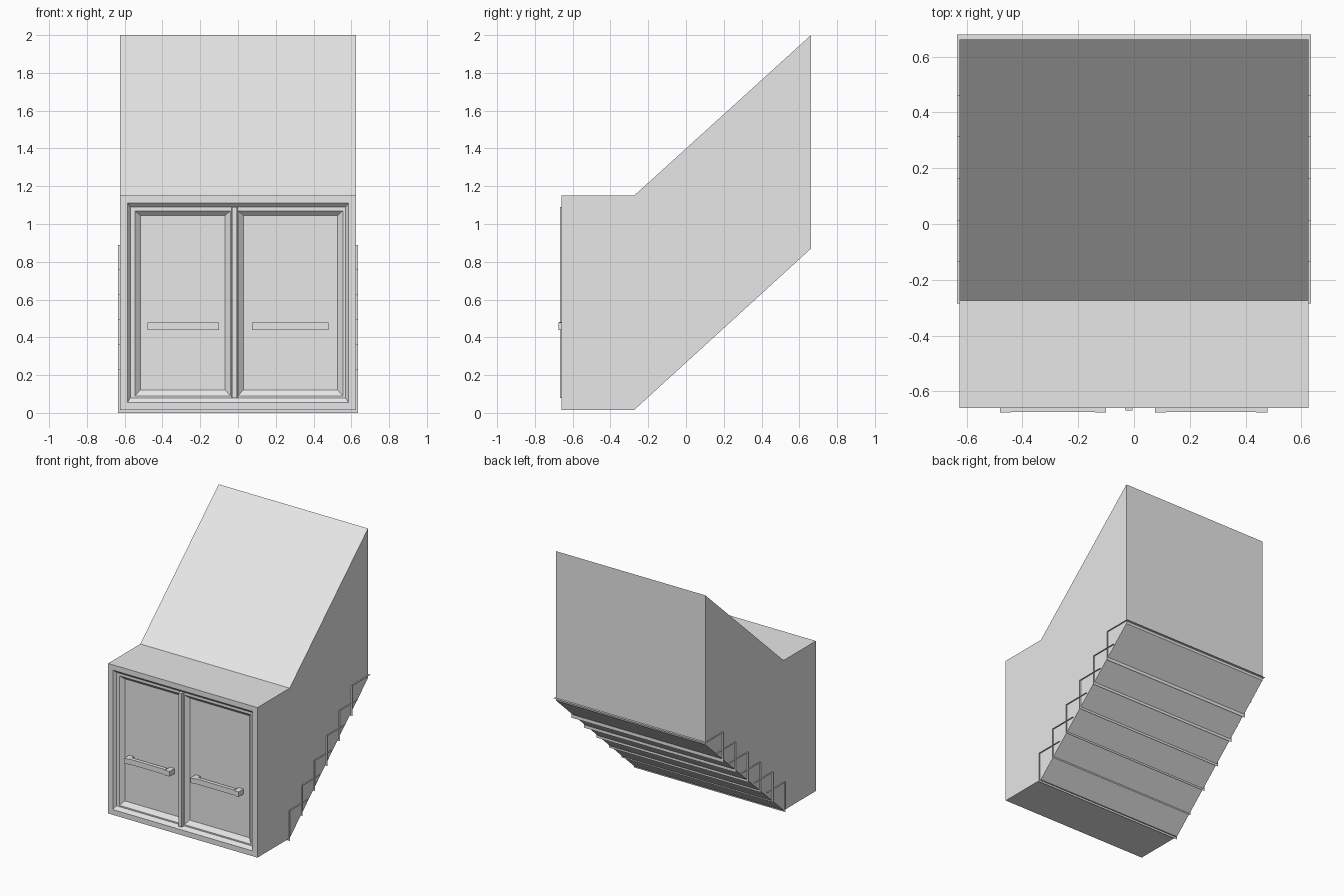
import bpy
import bmesh

cube = bpy.data.objects.get("Cube")
if cube:
    bpy.data.objects.remove(cube, do_unlink=True)

grey = bpy.data.materials.new("light_grey")
grey.use_nodes = True
grey.diffuse_color = (0.8, 0.8, 0.8, 1)
grey.node_tree.nodes["Principled BSDF"].inputs["Base Color"].default_value = (0.8, 0.8, 0.8, 1)


def finish(name, bm):
    mesh = bpy.data.meshes.new(name)
    bm.to_mesh(mesh)
    bm.free()
    mesh.materials.append(grey)
    obj = bpy.data.objects.new(name, mesh)
    bpy.context.collection.objects.link(obj)
    return obj


def nested_rects(name, rects, cap=True):
    """Join rectangles (x0, x1, z0, z1, y) into a stepped, front-facing panel."""
    bm = bmesh.new()
    rings = []
    for x0, x1, z0, z1, y in rects:
        corners = ((x0, z0), (x1, z0), (x1, z1), (x0, z1))
        rings.append([bm.verts.new((x, y, z)) for x, z in corners])
    for a, b in zip(rings, rings[1:]):
        for i in range(4):
            j = (i + 1) % 4
            bm.faces.new((a[i], a[j], b[j], b[i]))
    if cap:
        bm.faces.new(rings[-1])
    return finish(name, bm)


def box(name, x0, x1, y0, y1, z0, z1):
    bm = bmesh.new()
    bmesh.ops.create_cube(bm, size=1)
    for v in bm.verts:
        v.co = (x1 if v.co.x > 0 else x0, y1 if v.co.y > 0 else y0, z1 if v.co.z > 0 else z0)
    return finish(name, bm)


# Stairwell housing: side profile extruded across x, open at the front
W, FRONT, BACK, KNEE = 0.625, -0.66, 0.662, -0.275
LOW, TOP = 0.015, 1.15
profile = [(FRONT, LOW), (KNEE, LOW), (BACK, 0.87), (BACK, 2.0), (KNEE, TOP), (FRONT, TOP)]
bm = bmesh.new()
right = [bm.verts.new((-W, y, z)) for y, z in profile]
left = [bm.verts.new((W, y, z)) for y, z in profile]
bm.faces.new(right)
bm.faces.new(left)
for i in range(len(profile) - 1):
    bm.faces.new((right[i], right[i + 1], left[i + 1], left[i]))
bmesh.ops.recalc_face_normals(bm, faces=bm.faces)
finish("stairwell_housing", bm)

# Door frame with sloped reveal
DOOR = -0.64
nested_rects("door_frame", [
    (-W, W, LOW, TOP, FRONT),
    (-0.585, 0.585, 0.055, 1.11, FRONT),
    (-0.57, 0.57, 0.08, 1.09, DOOR),
], cap=False)

# Double doors with sunken panels
SEAM = -0.018
for side, x0, x1, p0, p1 in (("right", -0.57, SEAM, -0.545, -0.04),
                             ("left", SEAM, 0.57, 0.0, 0.555)):
    nested_rects(side + "_door", [
        (x0, x1, 0.08, 1.09, DOOR),
        (p0, p1, 0.09, 1.07, DOOR),
        (p0 + 0.028, p1 - 0.028, 0.122, 1.045, DOOR + 0.025),
    ])

# Centre strip over the door seam
nested_rects("centre_strip", [
    (-0.034, -0.002, 0.08, 1.09, DOOR),
    (-0.031, -0.006, 0.08, 1.09, -0.668),
])

# Handles: a bar on two end blocks
for side, x0, x1 in (("right", -0.48, -0.1), ("left", 0.075, 0.478)):
    box(side + "_handle_bar", x0 + 0.04, x1 - 0.04, -0.673, -0.645, 0.442, 0.482)
    for end, e in (("outer", x0), ("inner", x1 - 0.04)):
        box(f"{side}_handle_{end}_block", e, e + 0.04, -0.675, DOOR + 0.025, 0.44, 0.478)

# Steps: thin sheets, each a riser and a tread, slightly wider than the housing
STEP_W, RISE, RUN = 0.635, 0.23, 0.22
for n in range(6):
    y, z = -0.285 + 0.149 * n, 0.132 * n
    bm = bmesh.new()
    rows = [[bm.verts.new((x, yy, zz)) for x in (-STEP_W, STEP_W)]
            for yy, zz in ((y, z), (y, z + RISE), (y + RUN, z + RISE))]
    for a, b in zip(rows, rows[1:]):
        bm.faces.new((a[0], a[1], b[1], b[0]))
    finish(f"step_{n + 1}", bm)
